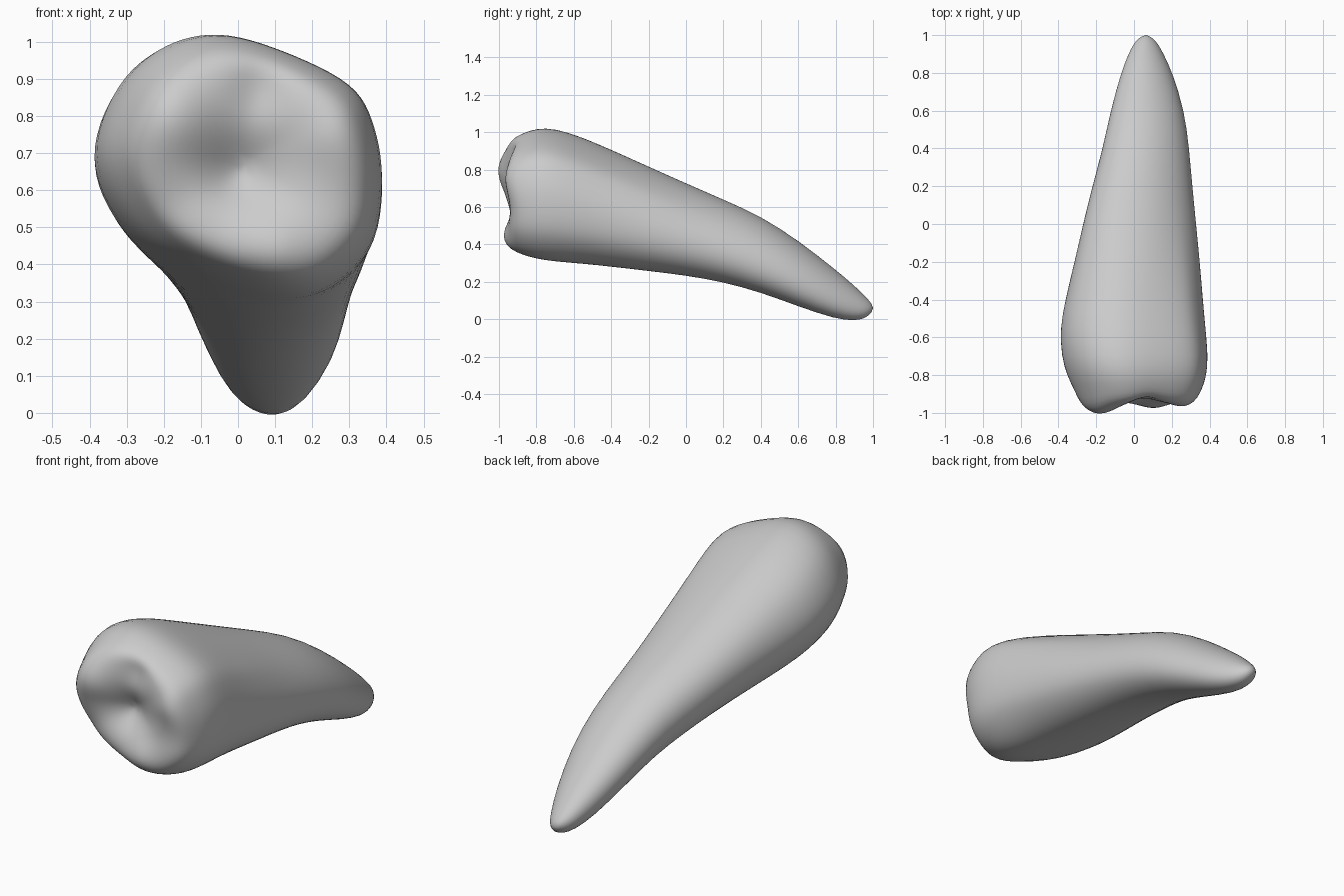
import bpy, bmesh, math
from mathutils import Vector

cube = bpy.data.objects.get("Cube")
if cube:
    bpy.data.objects.remove(cube, do_unlink=True)

enamel = bpy.data.materials.new("pale_grey")
enamel.use_nodes = True
colour = (0.6, 0.6, 0.6, 1)
enamel.diffuse_color = colour
enamel.node_tree.nodes["Principled BSDF"].inputs["Base Color"].default_value = colour

# Crown outline in the unit square, counter-clockwise from the left side
OUTLINE = [Vector(p) for p in (
    (1, -.14), (.95, .28), (.78, .61), (.3, .87), (-.15, 1), (-.53, .91), (-.83, .62),
    (-1, .1), (-.82, -.4), (-.46, -.75), (.17, -1), (.6, -.96), (.92, -.62))]

# Root outline: an ellipse leaning to upper left and lower right
LEAN = .28

# Body sections from root tip to crown: y, x min, x max, z min, z max
SECTIONS = [
    (.985, .025, .1, .025, .095), (.95, -.005, .13, .002, .13), (.9, -.03, .157, -.008, .18),
    (.8, -.07, .205, 0, .265), (.6, -.125, .268, .068, .422), (.4, -.167, .293, .143, .552),
    (.2, -.222, .31, .198, .64), (0, -.272, .33, .233, .727), (-.2, -.318, .35, .258, .817),
    (-.4, -.368, .366, .283, .907), (-.55, -.396, .38, .3, .972), (-.7, -.388, .393, .313, 1.022),
    (-.8, -.358, .385, .328, 1.022), (-.87, -.318, .362, .35, .995)]

# Chewing surface, as scaled copies of the last section: scale, y
CAP = [(.93, -.916), (.83, -.94), (.7, -.945), (.55, -.94), (.4, -.93), (.25, -.92), (.12, -.915)]

# Cusps (negative) and hollows (positive): x, z, width, amount
BUMPS = [(-.18, .79, .13, -.065), (.26, .75, .09, -.025), (.1, .45, .09, -.035),
         (.01, .65, .08, .05), (.06, .88, .07, .035), (-.2, .54, .07, .012), (.32, .56, .07, .01)]


def smooth_loop(points, steps):
    """Closed Catmull-Rom curve through the points."""
    n, out = len(points), []
    for i in range(n):
        a, b, c, d = (points[(i + k) % n] for k in (-1, 0, 1, 2))
        for s in range(steps):
            t = s / steps
            out.append(.5 * (2 * b + (c - a) * t + (2 * a - 5 * b + 4 * c - d) * t * t
                             + (3 * b - a - 3 * c + d) * t ** 3))
    return out


def leaning_ellipse(p):
    """Point of the root outline in the direction of p."""
    d = p.normalized()
    return d * math.cos(LEAN) / math.sqrt(1 + 2 * d.x * d.y * math.sin(LEAN))


def relief(x, y, z):
    """Push the front of the crown in and out to make cusps and grooves."""
    w = min(1, max(0, (-.75 - y) / .17))
    return y + w * sum(h * math.exp(-((x - cx) ** 2 + (z - cz) ** 2) / (r * r))
                       for cx, cz, r, h in BUMPS)


profile = smooth_loop(OUTLINE, 3)
bm = bmesh.new()


def add_ring(y, x0, x1, z0, z1, scale=1):
    cx, cz = (x0 + x1) / 2, (z0 + z1) / 2
    crown = min(1, max(0, -y / .75))
    ring = []
    for p in profile:
        q = leaning_ellipse(p).lerp(p, crown) * scale
        x, z = cx + q.x * (x1 - x0) / 2, cz + q.y * (z1 - z0) / 2
        ring.append(bm.verts.new((x, relief(x, y, z), z)))
    return ring


# Root and crown sides, then the chewing surface
rings = [add_ring(*s) for s in SECTIONS]
rings += [add_ring(y, *SECTIONS[-1][1:], scale=s) for s, y in CAP]
n = len(profile)
for a, b in zip(rings, rings[1:]):
    for i in range(n):
        j = (i + 1) % n
        bm.faces.new((a[i], a[j], b[j], b[i]))

# Close both ends with a fan
_, x0, x1, z0, z1 = SECTIONS[-1]
cx, cz = (x0 + x1) / 2, (z0 + z1) / 2
for ring, pole in ((rings[0], (.062, 1.003, .06)), (rings[-1], (cx, relief(cx, -.912, cz), cz))):
    v = bm.verts.new(pole)
    for i in range(n):
        bm.faces.new((ring[i], ring[(i + 1) % n], v))

bmesh.ops.recalc_face_normals(bm, faces=bm.faces)
for f in bm.faces:
    f.smooth = True
mesh = bpy.data.meshes.new("tooth")
bm.to_mesh(mesh)
bm.free()
mesh.materials.append(enamel)
tooth = bpy.data.objects.new("tooth", mesh)
bpy.context.collection.objects.link(tooth)
sub = tooth.modifiers.new("smooth_surface", 'SUBSURF')
sub.levels = sub.render_levels = 1
